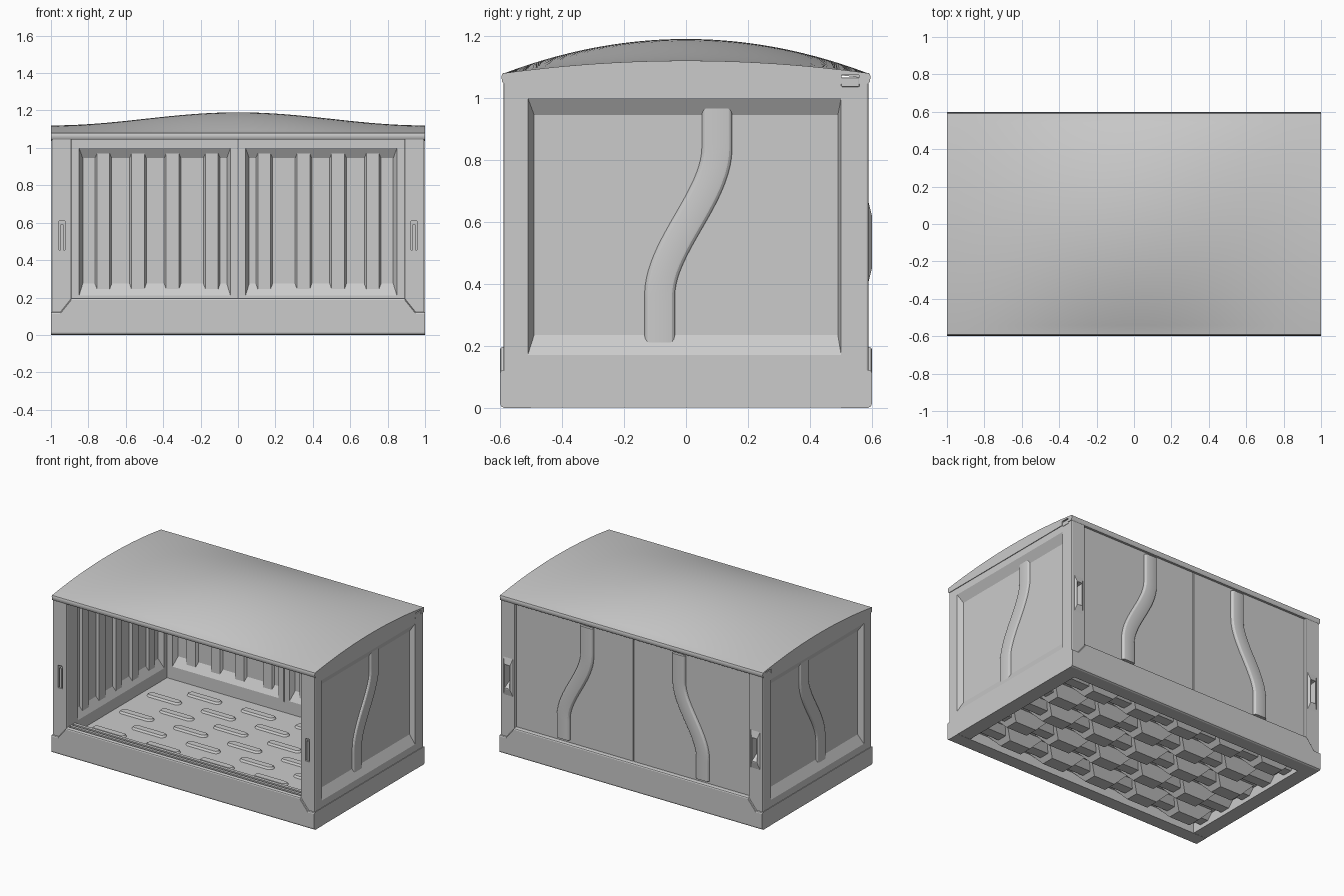
import bpy, bmesh, math

if "Cube" in bpy.data.objects:
    bpy.data.objects.remove(bpy.data.objects["Cube"])

# Local (u, v, depth) axes for each facing
AXES = {
    "x": lambda u, v, d: (d, u, v),   # side faces
    "y": lambda u, v, d: (u, d, v),   # front and back faces
    "z": lambda u, v, d: (u, v, d),   # floor faces
}


def loft(name, rings, smooth=None):
    """Closed solid skinned through equal-length rings of points."""
    bm = bmesh.new()
    vs = [[bm.verts.new(p) for p in r] for r in rings]
    n = len(vs[0])
    for a, b in zip(vs, vs[1:]):
        for i in range(n):
            j = (i + 1) % n
            bm.faces.new((a[i], a[j], b[j], b[i]))
    bm.faces.new(vs[0])
    bm.faces.new(vs[-1])
    bmesh.ops.recalc_face_normals(bm, faces=bm.faces[:])
    me = bpy.data.meshes.new(name)
    bm.to_mesh(me)
    bm.free()
    ob = bpy.data.objects.new(name, me)
    bpy.context.collection.objects.link(ob)
    if smooth:
        bpy.context.view_layer.objects.active = ob
        bpy.ops.object.select_all(action="DESELECT")
        ob.select_set(True)
        bpy.ops.object.shade_smooth_by_angle(angle=math.radians(smooth))
    return ob


def frustum(name, axis, r1, d1, r2, d2):
    """Tapered block between rectangles (u0, u1, v0, v1) at depths d1, d2."""
    m = AXES[axis]
    ring = lambda r, d: [m(r[0], r[2], d), m(r[1], r[2], d), m(r[1], r[3], d), m(r[0], r[3], d)]
    return loft(name, [ring(r1, d1), ring(r2, d2)])


def box(name, x0, x1, y0, y1, z0, z1, bevel=0.0):
    ob = frustum(name, "z", (x0, x1, y0, y1), z0, (x0, x1, y0, y1), z1)
    if bevel:
        bm = bmesh.new()
        bm.from_mesh(ob.data)
        bmesh.ops.bevel(bm, geom=bm.edges[:], offset=bevel, segments=2, affect="EDGES", profile=0.5)
        bm.to_mesh(ob.data)
        bm.free()
    return ob


def cut(ob, *cutters):
    for c in cutters:
        c.hide_render = True
        md = ob.modifiers.new("cut", "BOOLEAN")
        md.operation, md.solver, md.object = "DIFFERENCE", "EXACT", c
        bpy.context.view_layer.objects.active = ob
        bpy.ops.object.modifier_apply(modifier=md.name)


def drop(*obs):
    for o in obs:
        bpy.data.objects.remove(o)


def pair(lo, hi, s):
    return (lo, hi) if s > 0 else (-hi, -lo)


def s_rib(name, axis, u_low, u_high, v0, v1, d_base, d_top):
    """Raised S-shaped rib lying on a wall; its ends run into the wall."""
    m, rings, n = AXES[axis], [], 36

    def centre(v):
        k = min(1, max(0, (v - 0.36) / 0.48))
        return u_low + (u_high - u_low) * k * k * (3 - 2 * k)

    for i in range(n + 1):
        v = v0 + (v1 - v0) * i / n
        du, dv = centre(v + .005) - centre(v - .005), .01
        length = math.hypot(du, dv)
        nu, nv = dv / length, -du / length
        u, h = centre(v), d_top - d_base
        prof = [(-.05, d_base), (-.046, d_base + .6 * h), (-.04, d_base + .9 * h), (-.034, d_top)]
        prof += [(-w, d) for w, d in reversed(prof)]
        rings.append([m(u + nu * w, v + nv * w, d) for w, d in prof])
    return loft(name, rings, 20)


# Base: front and back sills with raised middle, side sills, deck
outline = [(-1, 0), (1, 0), (1, .122), (.95, .122), (.89, .197),
           (-.89, .197), (-.95, .122), (-1, .122)]
for s, nm in ((-1, "front"), (1, "back")):
    sill = loft(nm + "_sill", [[(x, s * y, z - lip if z > .1 else lift) for x, z in outline]
                               for y, lift, lip in ((.5, 0, 0), (.588, 0, 0), (.597, .005, .003), (.6, .014, .009))])
    if s < 0:
        for y in (-.565, -.53):
            g = box("track_cutter", -.885, .885, y - .008, y + .008, .175, .25)
            cut(sill, g)
            drop(g)
        frustum("inner_step", "z", (-.9, .9, -.51, -.45), .12, (-.9, .9, -.51, -.47), .15)
for s in (-1, 1):
    box("side_sill", *pair(.9, 1, s), -.51, .51, .001, .122)
box("floor_deck", -.95, .95, -.52, .52, .07, .125)

# Raised floor treads, staggered
for r in range(6):
    y = -.37 + r * .15
    for c in range(4):
        x = -.62 + c * .41 + (.1 if r % 2 else -.1)
        rings = []
        for grow, z in ((0, .124), (-.01, .138)):
            w = .032 + grow
            rings.append([(x + math.copysign(.095, math.cos(a)) + w * math.cos(a), y + w * math.sin(a), z)
                          for a in [(i + .5) * math.tau / 12 for i in range(12)]])
        loft("floor_tread", rings)

# Underside: long tapered runners with staggered feet across them
for r in range(5):
    y = -.4 + r * .2
    frustum("underside_runner", "z", (-.94, .94, y - .08, y + .08), .075, (-.94, .94, y - .035, y + .035), .03)
    for c in range(5):
        x = -.74 + c * .34 + (.12 if r % 2 else 0)
        frustum("underside_foot", "z", (x - .15, x + .15, y - .1, y + .1), .075,
                (x - .08, x + .08, y - .045, y + .045), .002)


def inner_ribs(axis, centres, d_floor, d_top):
    """Vertical corrugations on an inner wall face, fading into its sloped rim."""
    for u in centres:
        frustum("inner_rib", axis, (u - .046, u + .046, .225, .985), d_floor,
                (u - .034, u + .034, .225, .985), d_top)


# Side walls with their corner posts
for s in (-1, 1):
    wall = box("side_wall", *pair(.89, .996, s), -.589, .589, .115, 1.05, .006)
    bump = frustum("back_handle_bump", "y", (*pair(.9, .98, s), .39, .68), .585,
                   (*pair(.918, .962, s), .45, .62), .6)
    outer = frustum("outer_cutter", "x", (-.511, .501, .169, 1.001), s * .997, (-.49, .49, .235, .945), s * .962)
    inner = frustum("inner_cutter", "x", (-.47, .47, .2, 1.0), s * .889, (-.45, .45, .265, .945), s * .922)
    slot_f = box("slot_cutter", *pair(.924, .956, s), -.62, -.55, .455, .61)
    slot_b = frustum("slot_cutter", "y", (*pair(.92, .96, s), .45, .62), .61, (*pair(.925, .955, s), .49, .61), .555)
    cut(wall, outer, inner, slot_f, slot_b)
    cut(bump, slot_b)
    drop(outer, inner, slot_f, slot_b)
    box("front_handle_bar", *pair(.932, .948, s), -.584, -.545, .45, .59)
    s_rib("side_rib", "x", -.085, .1, .185, .99, s * .96, s * .975)
    inner_ribs("x", [-.36 + .18 * i for i in range(5)], s * .924, s * .906)
    box("lock_lug", *pair(.97, .999, s), .5, .56, 1.035, 1.066, .004)

# Back wall: two panels, ribbed inside and S-ribbed outside
for s in (-1, 1):
    panel = box("back_panel", *pair(.003, .893, s), .5, .57, .18, 1.05, .003)
    inner = frustum("panel_cutter", "y", (*pair(.04, .85, s), .21, 1.0), .499,
                    (*pair(.06, .83, s), .275, .945), .535)
    cut(panel, inner)
    drop(inner)
    inner_ribs("y", [s * u for u in (.14, .35, .535, .72)], .537, .518)
    s_rib("back_rib", "y", s * .53, s * .35, .215, 1.03, .568, .588)


# Roof: domed thin shell with gable plates
def roof_z(x, y):
    crown = .04 + .07 * (.5 + .5 * math.cos(math.pi * x))
    return 1.08 + crown * (1 - (y / .585) ** 2)


def arch(x, half, lower):
    ys = [half * (-1 + 2 * i / 28) for i in range(29)]
    return [(x, y, roof_z(x, y) - lower) for y in ys]


def outer_section(x):
    edge = [(.588, 1.045), (.594, 1.053), (.595, 1.07), (.592, 1.079)]
    return ([(x, -y, z) for y, z in edge] + arch(x, .583, 0)
            + [(x, y, z) for y, z in reversed(edge)])


def shell_section(x):
    return outer_section(x) + [(x, .573, 1.045)] + arch(x, .568, .018)[::-1] + [(x, -.573, 1.045)]


loft("roof_shell", [shell_section(-.99 + 1.98 * i / 40) for i in range(41)], 35)
for s in (-1, 1):
    gable = loft("roof_gable", [outer_section(s * .975), outer_section(s)], 35)
    # Lock notch near the back corner
    notch = frustum("notch_cutter", "x", (.502, .558, 1.03, 1.073), s * .9, (.502, .558, 1.03, 1.073), s * 1.1)
    cut(gable, notch)
    drop(notch)
